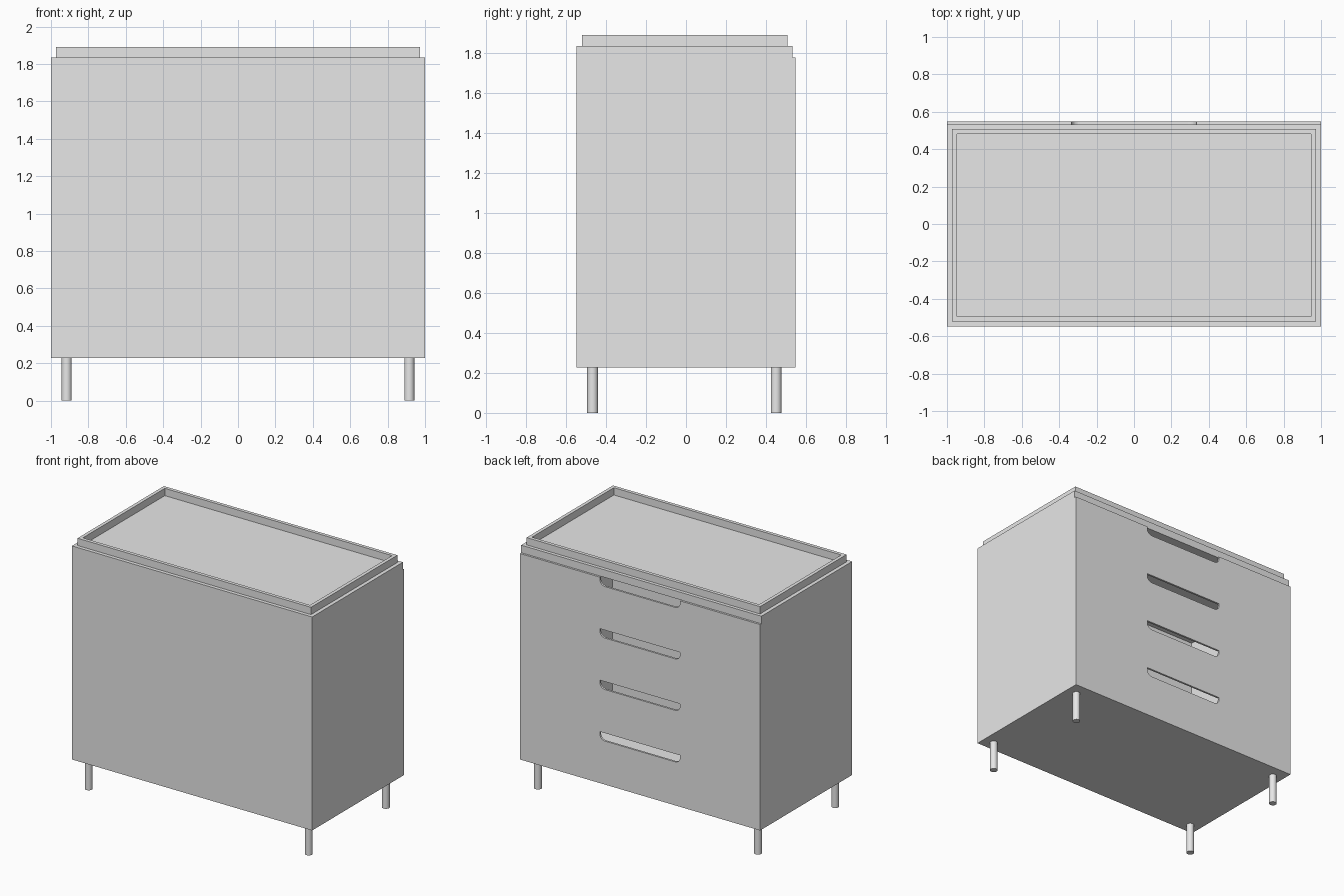
import bpy
import bmesh
import math

old = bpy.data.objects.get("Cube")
if old:
    bpy.data.objects.remove(old, do_unlink=True)

grey = bpy.data.materials.new("plain_grey")
grey.use_nodes = True
COLOUR = (0.8, 0.8, 0.8, 1)
grey.diffuse_color = COLOUR
grey.node_tree.nodes["Principled BSDF"].inputs["Base Color"].default_value = COLOUR


def finish(name, bm):
    bmesh.ops.recalc_face_normals(bm, faces=bm.faces)
    mesh = bpy.data.meshes.new(name)
    bm.to_mesh(mesh)
    bm.free()
    mesh.materials.append(grey)
    obj = bpy.data.objects.new(name, mesh)
    bpy.context.collection.objects.link(obj)
    return obj


def box(name, x0, x1, y0, y1, z0, z1):
    bm = bmesh.new()
    bmesh.ops.create_cube(bm, size=1)
    for v in bm.verts:
        v.co = (x1 if v.co.x > 0 else x0,
                y1 if v.co.y > 0 else y0,
                z1 if v.co.z > 0 else z0)
    return finish(name, bm)


def prism(name, outline, to_3d, direction):
    """Extrude a flat outline along a direction."""
    bm = bmesh.new()
    face = bm.faces.new([bm.verts.new(to_3d(a, b)) for a, b in outline])
    out = bmesh.ops.extrude_face_region(bm, geom=[face])
    verts = [g for g in out["geom"] if isinstance(g, bmesh.types.BMVert)]
    bmesh.ops.translate(bm, verts=verts, vec=direction)
    return finish(name, bm)


# Main dimensions
HALF_W = 1.0
BACK, OPENING, FACE = -0.547, 0.532, 0.547
BASE, FRONT_TOP, TOP = 0.228, 1.778, 1.835
WALL = 0.02

# Hollow carcass, open on the drawer side
box("top_slab", -HALF_W, HALF_W, BACK, OPENING, FRONT_TOP, TOP)
box("bottom_panel", -HALF_W, HALF_W, BACK, OPENING, BASE, BASE + WALL)
box("plain_panel", -HALF_W, HALF_W, BACK, BACK + WALL, BASE + WALL, FRONT_TOP)
for side, x in (("left", HALF_W - WALL), ("right", -HALF_W)):
    box(side + "_side", x, x + WALL, BACK + WALL, OPENING, BASE + WALL, FRONT_TOP)

# Drawer fronts with a rounded hand notch in the top edge
SLOT, DEPTH, RADIUS = 0.335, 0.06, 0.045
DRAWERS = 4
height = (FRONT_TOP - BASE) / DRAWERS
for i in range(DRAWERS):
    z0 = BASE + i * height
    z1 = z0 + height
    notch = [(SLOT, z1)]
    for k in range(9):
        a = math.radians(90 * k / 8)
        notch.append((SLOT - RADIUS + RADIUS * math.cos(a),
                      z1 - DEPTH + RADIUS - RADIUS * math.sin(a)))
    notch += [(-x, z) for x, z in reversed(notch)]
    outline = [(-HALF_W, z0), (HALF_W, z0), (HALF_W, z1)] + notch + [(-HALF_W, z1)]
    prism("drawer_front_%d" % (i + 1), outline,
          lambda x, z: (x, OPENING, z), (0, FACE - OPENING, 0))

# Raised rim around the top
RIM_X, RIM_BACK, RIM_FRONT, RIM, RIM_TOP = 0.972, -0.52, 0.507, 0.026, 1.89
for side, y in (("back", RIM_BACK), ("front", RIM_FRONT - RIM)):
    box("rim_long_" + side, -RIM_X, RIM_X, y, y + RIM, TOP, RIM_TOP)
for side, x in (("left", RIM_X - RIM), ("right", -RIM_X)):
    box("rim_short_" + side, x, x + RIM, RIM_BACK + RIM, RIM_FRONT - RIM, TOP, RIM_TOP)

# Round legs
for x_name, x in (("left", 0.916), ("right", -0.916)):
    for y_name, y in (("front", -0.467), ("back", 0.451)):
        bpy.ops.mesh.primitive_cylinder_add(vertices=32, radius=0.027, depth=BASE,
                                            location=(x, y, BASE / 2))
        leg = bpy.context.object
        leg.name = "%s_%s_leg" % (y_name, x_name)
        leg.data.materials.append(grey)
        bpy.ops.object.shade_smooth_by_angle()
